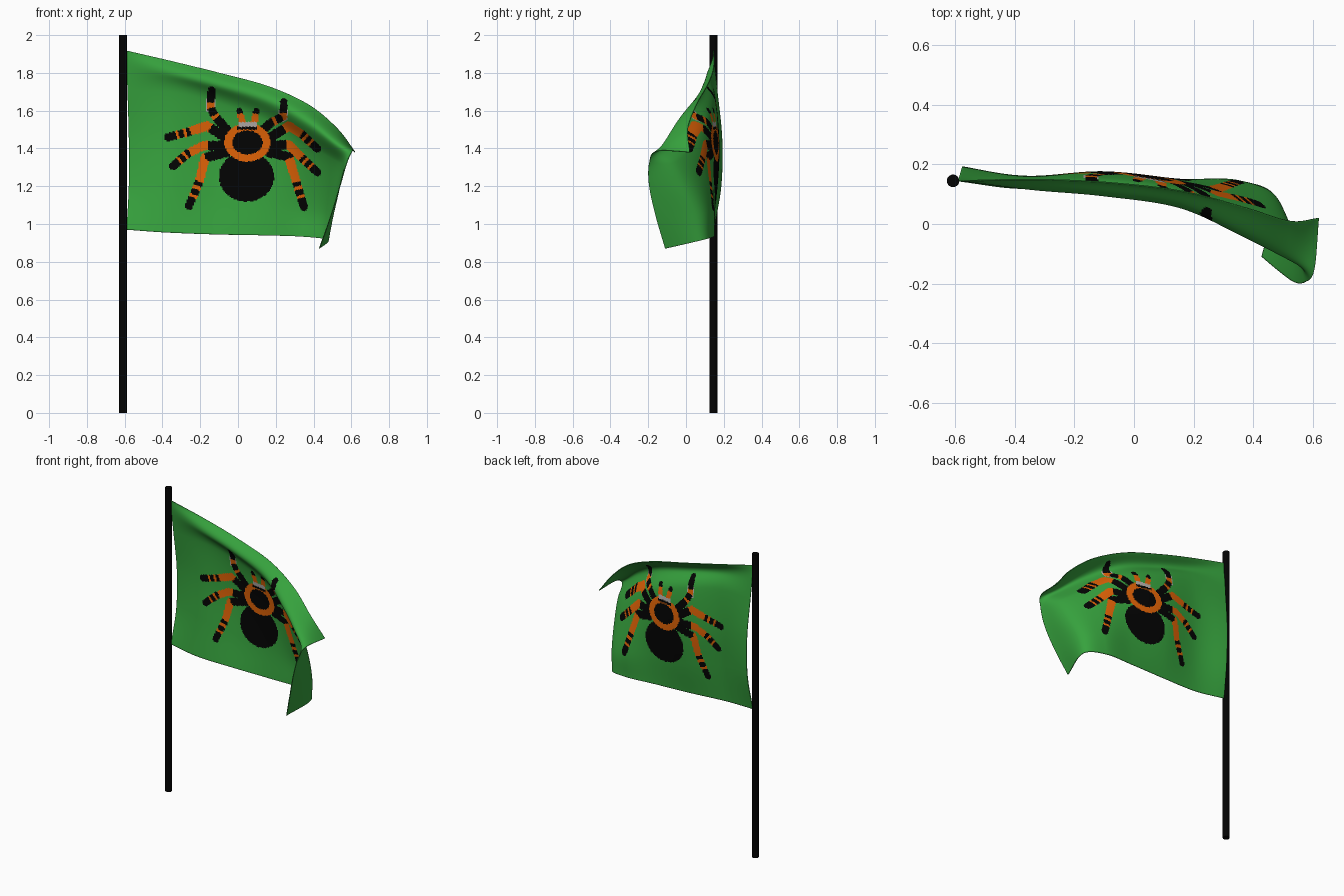
import bpy, bmesh, math
from mathutils import Vector

if "Cube" in bpy.data.objects:
    bpy.data.objects.remove(bpy.data.objects["Cube"])


def make_mat(name, col):
    m = bpy.data.materials.new(name)
    m.diffuse_color = (*col, 1)
    m.use_nodes = True
    m.node_tree.nodes["Principled BSDF"].inputs["Base Color"].default_value = m.diffuse_color
    return m


green = make_mat("green cloth", (0.037, 0.36, 0.047))
black = make_mat("black", (0.001, 0.001, 0.001))
orange = make_mat("orange", (0.75, 0.125, 0.002))
grey = make_mat("pale grey", (0.45, 0.42, 0.40))

# Pole
bpy.ops.mesh.primitive_cylinder_add(vertices=32, radius=0.021, depth=2, location=(-0.608, 0.145, 1))
pole = bpy.context.object
pole.name = "pole"
pole.data.materials.append(black)
bpy.ops.object.shade_smooth_by_angle()

# Cloth: columns from pole to free end; each goes bottom -> overhanging front pleat -> top edge
CLOTH = [
    [(-.59, .145, .97), (-.578, .185, 1.2), (-.578, .19, 1.45), (-.585, .165, 1.70), (-.59, .148, 1.85), (-.59, .145, 1.918)],
    [(-.38, .12, .955), (-.37, .145, 1.2), (-.36, .16, 1.45), (-.35, .15, 1.70), (-.35, .117, 1.80), (-.345, .15, 1.86)],
    [(-.12, .13, .945), (-.11, .16, 1.15), (-.10, .175, 1.4), (-.10, .152, 1.64), (-.10, .095, 1.735), (-.09, .14, 1.797)],
    [(.13, .14, .94), (.15, .15, 1.13), (.15, .145, 1.35), (.15, .12, 1.55), (.155, .055, 1.655), (.165, .11, 1.727)],
    [(.34, .145, .933), (.36, .14, 1.08), (.37, .095, 1.27), (.36, .045, 1.43), (.365, -.04, 1.54), (.375, .055, 1.63)],
    [(.475, .085, .915), (.495, .06, 1.05), (.52, .0, 1.20), (.53, -.055, 1.33), (.515, -.115, 1.43), (.525, .01, 1.505)],
    [(.43, -.11, .87), (.49, -.16, 1.04), (.54, -.195, 1.2), (.575, -.195, 1.32), (.605, -.155, 1.385), (.62, .02, 1.38)],
]


def spline(pts, t):
    """Catmull-Rom curve through pts, t in 0..1"""
    p = [Vector(q) for q in pts]
    p = [2 * p[0] - p[1]] + p + [2 * p[-1] - p[-2]]
    s = t * (len(pts) - 1)
    i = min(int(s), len(pts) - 2)
    f = s - i
    a, b, c, d = p[i:i + 4]
    return 0.5 * (2 * b + (c - a) * f + (2 * a - 5 * b + 4 * c - d) * f * f
                  + (3 * b - a - 3 * c + d) * f ** 3)


# Spider design in front view (x, z); painted on the cloth faces
LEGS = [
    [(-.06, 1.50), (-.12, 1.57), (-.145, 1.615), (-.14, 1.71)],
    [(-.06, 1.455), (-.165, 1.52), (-.255, 1.49), (-.37, 1.46)],
    [(-.06, 1.415), (-.185, 1.415), (-.27, 1.37), (-.345, 1.305)],
    [(-.06, 1.38), (-.175, 1.35), (-.205, 1.225), (-.26, 1.095)],
    [(.135, 1.50), (.18, 1.54), (.24, 1.57), (.242, 1.645)],
    [(.165, 1.455), (.27, 1.52), (.34, 1.475), (.42, 1.40)],
    [(.165, 1.415), (.27, 1.42), (.34, 1.35), (.42, 1.275)],
    [(.165, 1.38), (.27, 1.355), (.31, 1.22), (.35, 1.09)],
]
PALPS = [[(.03, 1.50), (.02, 1.55), (.008, 1.60)], [(.08, 1.50), (.088, 1.55), (.098, 1.60)]]
LEG_BANDS = [(.30, .64), (.70, .75), (.83, .87)]
SHORT_BANDS = [(.34, .42), (.60, .72)]
PALP_BANDS = [(.0, .85)]


def near_path(path, x, z):
    """Distance to a polyline and the fraction of its length there"""
    best, frac, run = 9, 0, 0
    for (ax, az), (bx, bz) in zip(path, path[1:]):
        dx, dz = bx - ax, bz - az
        ln = math.hypot(dx, dz)
        t = max(0, min(1, ((x - ax) * dx + (z - az) * dz) / ln ** 2))
        d = math.hypot(x - ax - t * dx, z - az - t * dz)
        if d < best:
            best, frac = d, run + t * ln
        run += ln
    return best, frac / run


def in_oval(x, z, cx, cz, rx, rz):
    return ((x - cx) / rx) ** 2 + ((z - cz) / rz) ** 2 < 1


def paint(x, z):
    """0 green, 1 black, 2 orange, 3 grey"""
    if not (-.42 < x < .47 and 1.05 < z < 1.76):
        return 0
    if in_oval(x, z, .05, 1.432, .08, .063):
        return 1
    if abs(x - .052) < .05 and 1.515 < z < 1.54:    # mouth fringe
        return 3
    if abs(x - .05) < .055 and 1.50 < z < 1.52:
        return 1
    if in_oval(x, z, .05, 1.432, .122, .102):
        return 2
    if in_oval(x, z, .045, 1.25, .146, .132):
        return 1
    groups = [(PALPS, PALP_BANDS, .019), (LEGS[::4], SHORT_BANDS, .023),
              (LEGS[1:4] + LEGS[5:], LEG_BANDS, .025)]
    for paths, bands, width in groups:
        for path in paths:
            d, f = near_path(path, x, z)
            if d < width * (1.05 - .2 * f):
                return 2 if any(a <= f <= b for a, b in bands) else 1
            if bands is SHORT_BANDS and .55 < f < .8 and d < width * 1.15:
                return 3    # pale hairs on the front legs
    return 0


NU, NV = 240, 180
bm = bmesh.new()
rows = [[spline(col, j / NV) for col in CLOTH] for j in range(NV + 1)]
grid = [[bm.verts.new(spline(r, i / NU)) for i in range(NU + 1)] for r in rows]
for j in range(NV):
    for i in range(NU):
        f = bm.faces.new((grid[j][i], grid[j][i + 1], grid[j + 1][i + 1], grid[j + 1][i]))
        c = f.calc_center_median()
        f.material_index = paint(c.x, c.z)
        f.smooth = True
mesh = bpy.data.meshes.new("flag_cloth")
bm.to_mesh(mesh)
bm.free()
for m in (green, black, orange, grey):
    mesh.materials.append(m)
flag = bpy.data.objects.new("flag_cloth", mesh)
bpy.context.collection.objects.link(flag)
thick = flag.modifiers.new("thickness", 'SOLIDIFY')
thick.thickness = 0.004
thick.offset = 0
